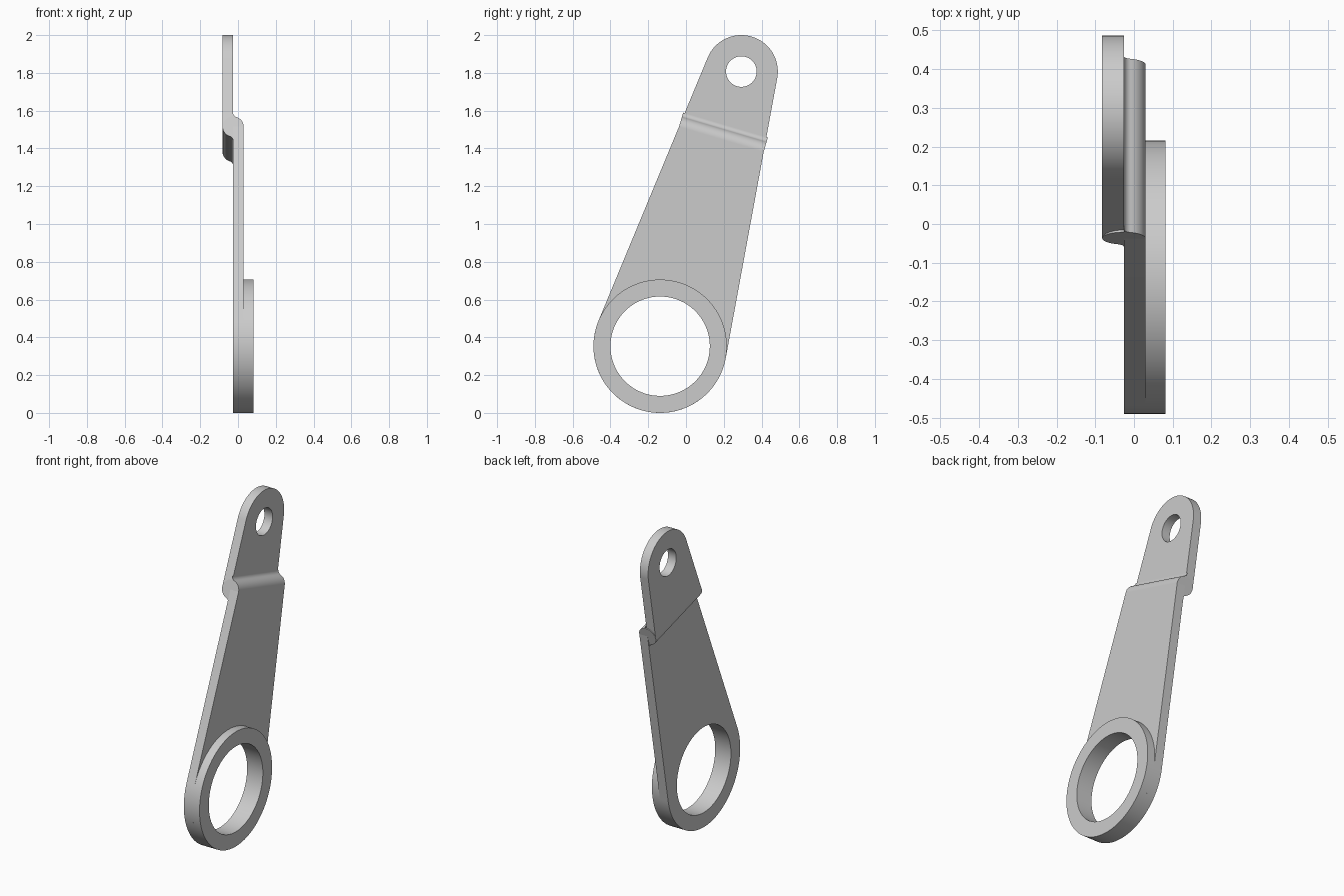
import bpy
import bmesh
from math import sin, cos, pi, asin, sqrt, hypot, atan2

cube = bpy.data.objects.get("Cube")
if cube:
    bpy.data.objects.remove(cube)

steel = bpy.data.materials.new("grey_metal")
steel.use_nodes = True
GREY = (0.6, 0.6, 0.6, 1)
steel.diffuse_color = GREY
steel.node_tree.nodes["Principled BSDF"].inputs["Base Color"].default_value = GREY

# Layout: ring centre, lug centre, radii and layer limits across x
RING, LUG = (-0.137, 0.353), (0.293, 1.807)
R_RING, R_BORE, R_LUG, R_HOLE = 0.353, 0.263, 0.193, 0.081
X0, X1, X2, X3 = -0.082, -0.026, 0.03, 0.081
LENGTH = hypot(LUG[0] - RING[0], LUG[1] - RING[1])
UY, UZ = (LUG[0] - RING[0]) / LENGTH, (LUG[1] - RING[1]) / LENGTH
TAPER = asin((R_RING - R_LUG) / LENGTH)
BEND = 1.143


def half_width(s):
    return (R_RING - s * sin(TAPER)) / cos(TAPER)


def place(x, t, s):
    """x across the thickness, t across the arm, s along the arm."""
    return (x, RING[0] + s * UY + t * UZ, RING[1] + s * UZ - t * UY)


def arc(cx, cy, r, a0, a1, n):
    return [(cx + r * cos(a0 + (a1 - a0) * i / n),
             cy + r * sin(a0 + (a1 - a0) * i / n)) for i in range(n + 1)]


def circle(s, r, n=96):
    return arc(0, s, r, 0, 2 * pi, n)[:-1]


def extrude_loops(name, loops, to_start, to_end):
    """Fill outlines (with holes) and join the two ends by walls."""
    bm = bmesh.new()
    for to_3d in (to_start, to_end):
        edges = []
        for loop in loops:
            vs = [bm.verts.new(to_3d(*p)) for p in loop]
            edges += [bm.edges.new((v, vs[i - 1])) for i, v in enumerate(vs)]
        bmesh.ops.triangle_fill(bm, edges=edges, use_beauty=True)
    bm.verts.ensure_lookup_table()
    total = sum(len(loop) for loop in loops)
    base = 0
    for loop in loops:
        n = len(loop)
        for i in range(n):
            a, b = base + i, base + (i + 1) % n
            bm.faces.new([bm.verts[k] for k in (a, b, b + total, a + total)])
        base += n
    bmesh.ops.recalc_face_normals(bm, faces=bm.faces)
    mesh = bpy.data.meshes.new(name)
    bm.to_mesh(mesh)
    bm.free()
    mesh.materials.append(steel)
    obj = bpy.data.objects.new(name, mesh)
    bpy.context.collection.objects.link(obj)
    bpy.ops.object.select_all(action='DESELECT')
    obj.select_set(True)
    bpy.context.view_layer.objects.active = obj
    bpy.ops.object.shade_smooth_by_angle(angle=pi / 6)
    return obj


def plate(name, loops, xa, xb):
    return extrude_loops(name, loops, lambda t, s: place(xa, t, s),
                         lambda t, s: place(xb, t, s))


# Raised ring and tapered lower arm with the large bore
w = half_width(BEND)
plate("ring_boss", [circle(0, R_RING), circle(0, R_BORE)], X2, X3)
lower = arc(0, 0, R_RING, TAPER, -pi - TAPER, 72) + [(-w, BEND), (w, BEND)]
plate("lower_arm", [lower, circle(0, R_BORE)], X1, X2)

# Offset upper lug with the small hole
upper = arc(0, LENGTH, R_LUG, TAPER, pi - TAPER, 64) + [(-w, BEND), (w, BEND)]
plate("upper_lug", [upper, circle(LENGTH, R_HOLE, 64)], X0, X1)

# Rounded offset bend: half profile with fillet, repeated by a half turn
r, fillet = X2 - X1, 0.025
rise = sqrt((r + fillet) ** 2 - fillet ** 2)
touch = atan2(rise, fillet)
half = arc(fillet, rise, fillet, pi, pi + touch, 10)
half += arc(0, 0, r, touch, -pi / 2, 28)[1:]
profile = half + [(-x, -s) for x, s in half]
extrude_loops("offset_bend", [profile],
              lambda x, s: place(X1 + x, -w, BEND + s),
              lambda x, s: place(X1 + x, w, BEND + s))
